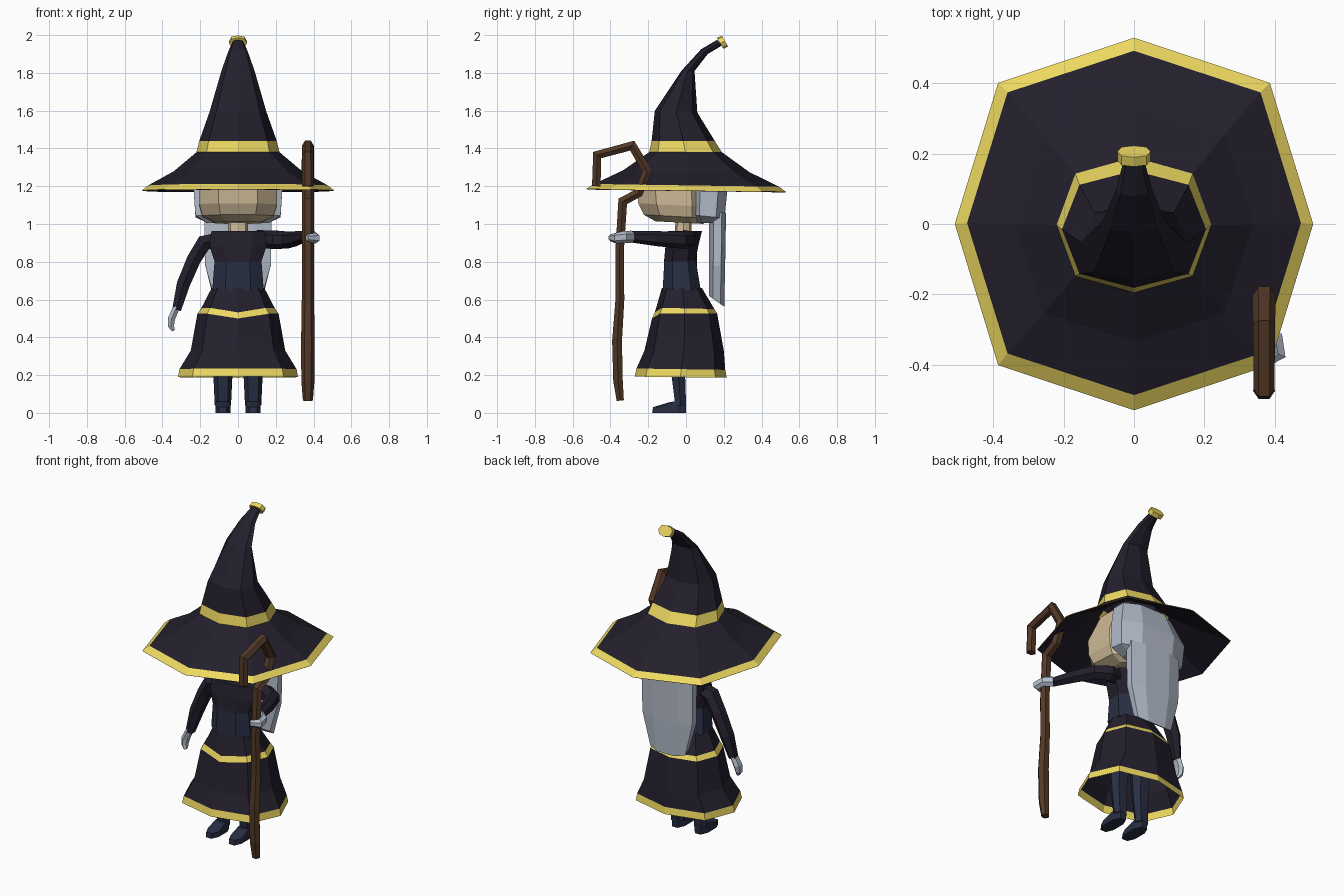
import bpy, bmesh, math
from mathutils import Vector as V


def material(name, rgb):
    m = bpy.data.materials.new(name)
    m.diffuse_color = (*rgb, 1)
    return m


CLOTH = material("dark_cloth", (0.017, 0.014, 0.026))
GOLD = material("gold", (0.85, 0.69, 0.12))
BLUE = material("blue_cloth", (0.021, 0.027, 0.055))
SKIN = material("skin", (0.62, 0.49, 0.31))
HAIR = material("grey_hair", (0.46, 0.51, 0.60))
WOOD = material("wood", (0.085, 0.04, 0.02))


def skin(name, rings, mat, caps=True):
    """Join equal-sized point rings with quads, optionally closing both ends."""
    bm = bmesh.new()
    loops = [[bm.verts.new(p) for p in r] for r in rings]
    n = len(loops[0])
    for a, b in zip(loops, loops[1:]):
        for i in range(n):
            j = (i + 1) % n
            bm.faces.new((a[i], a[j], b[j], b[i]))
    if caps:
        bm.faces.new(loops[0][::-1])
        bm.faces.new(loops[-1])
        bmesh.ops.recalc_face_normals(bm, faces=bm.faces)
    me = bpy.data.meshes.new(name)
    bm.to_mesh(me)
    bm.free()
    me.materials.append(mat)
    ob = bpy.data.objects.new(name, me)
    bpy.context.collection.objects.link(ob)
    return ob


def ring(rx, y0, z0, y1, z1, dip=0.0, cx=0.0, n=8, phase=0.0, p=0.8):
    """Squarish oval of half width rx through a front and a back (y, z) point."""
    pts = []
    for i in range(n):
        a = math.tau * (i + phase) / n
        c, s = (math.copysign(abs(k) ** p, k) if abs(k) > 1e-6 else 0.0
                for k in (math.cos(a), math.sin(a)))
        t = (s + 1) / 2
        z = z0 + (z1 - z0) * t - (dip if t < 0.01 else 0)
        pts.append(V((cx + rx * c, y0 + (y1 - y0) * t, z)))
    return pts


def loft(name, specs, mat, caps=True, **kw):
    return skin(name, [ring(*s, **kw) for s in specs], mat, caps)


def tube(name, path, radii, mat, ref, n=6, flat=1.0):
    """Sweep an n-gon along a path; flat scales it along the ref axis."""
    pts, ref, rings = [V(p) for p in path], V(ref), []
    for i, p in enumerate(pts):
        d0 = (p - pts[max(i - 1, 0)]).normalized()
        d1 = (pts[min(i + 1, len(pts) - 1)] - p).normalized()
        u = ref.cross((d0 + d1).normalized()).normalized()
        half = max((d0 + d1).length / 2, 0.5) if 0 < i < len(pts) - 1 else 1
        rings.append([p + radii[i] * (u * math.cos(a) / half + ref * math.sin(a) * flat)
                      for a in (math.tau * (k + 0.5) / n for k in range(n))])
    return skin(name, rings, mat)


# Hat: trim, brim, underside, band, bent cone, tip button
edge = (0.51, -0.53, 1.185, 0.53, 1.17)
trim = (0.475, -0.487, 1.212, 0.493, 1.197)
mid = (0.34, -0.335, 1.283, 0.335, 1.275)
band0 = (0.22, -0.195, 1.38, 0.19, 1.38)
band1 = (0.205, -0.182, 1.44, 0.152, 1.44)
loft("hat_brim_trim", [edge, trim], GOLD, False)
loft("hat_brim", [trim, mid, band0], CLOTH, False)
loft("hat_underside", [(0.2, -0.18, 1.36, 0.17, 1.36), (0.34, -0.335, 1.272, 0.335, 1.264),
                       (0.508, -0.528, 1.182, 0.528, 1.167)], CLOTH, False)
loft("hat_band", [band0, band1], GOLD, False)
tip = (0.03, 0.165, 1.975, 0.19, 1.945)
loft("hat_cone", [band1, (0.15, -0.165, 1.6, 0.06, 1.59), (0.088, -0.025, 1.81, 0.045, 1.81),
                  (0.052, 0.08, 1.925, 0.115, 1.9), tip], CLOTH, False)
loft("hat_button", [(0.047, 0.163, 1.985, 0.198, 1.927),
                    (0.047, 0.19, 1.998, 0.223, 1.94)], GOLD)

# Head, hair cap, long hair down the back, neck
loft("head", [(0.13, -0.17, 1.015, 0.1, 1.0), (0.2, -0.235, 1.05, 0.13, 1.03),
              (0.22, -0.265, 1.11, 0.14, 1.09), (0.22, -0.275, 1.2, 0.14, 1.2),
              (0.18, -0.18, 1.34, 0.13, 1.34)], SKIN, phase=0.5)
loft("hair_cap", [(0.17, 0.05, 1.005, 0.17, 1.005), (0.24, 0.02, 1.05, 0.21, 1.03),
                  (0.25, 0.02, 1.18, 0.225, 1.18), (0.19, -0.02, 1.34, 0.17, 1.34)],
     HAIR, phase=0.5)
loft("long_hair", [(0.13, 0.12, 0.62, 0.205, 0.56), (0.185, 0.12, 0.78, 0.21, 0.78),
                   (0.19, 0.12, 1.06, 0.215, 1.06)], HAIR, phase=0.5)
loft("neck", [(0.055, -0.06, 0.93, 0.03, 0.93), (0.05, -0.055, 1.03, 0.03, 1.03)], SKIN)

# Torso and waist
loft("torso", [(0.132, -0.122, 0.8, 0.055, 0.8), (0.16, -0.115, 0.88, 0.07, 0.88),
               (0.15, -0.1, 0.962, 0.09, 0.962)], CLOTH, phase=0.5)
loft("waist", [(0.145, -0.13, 0.65, 0.085, 0.65), (0.132, -0.12, 0.81, 0.057, 0.81)],
     BLUE, phase=0.5)

# Skirt with belt and hem trim
belt0 = (0.215, -0.18, 0.525, 0.165, 0.525, 0.025)
belt1 = (0.195, -0.165, 0.557, 0.15, 0.55, 0.025)
hem1 = (0.31, -0.262, 0.235, 0.208, 0.228)
loft("skirt_hem", [(0.318, -0.272, 0.192, 0.215, 0.186), hem1], GOLD, False)
loft("skirt", [hem1, (0.25, -0.22, 0.33, 0.2, 0.33), belt0], CLOTH, False)
loft("belt", [belt0, belt1], GOLD, False)
loft("skirt_top", [belt1, (0.14, -0.128, 0.66, 0.085, 0.66)], CLOTH, False)

# Legs and feet, mirrored
for side, s in (("left", 1), ("right", -1)):
    loft(side + "_leg", [(0.043, -0.06, 0.04, 0.004, 0.04), (0.05, -0.08, 0.19, 0.0, 0.19),
                         (0.065, -0.1, 0.4, 0.02, 0.4)], BLUE, cx=0.08 * s, n=6)
    loft(side + "_foot", [(0.042, -0.185, 0.0, 0.005, 0.0), (0.042, -0.18, 0.03, 0.005, 0.04),
                          (0.038, -0.085, 0.058, 0.004, 0.065)],
         BLUE, cx=0.08 * s, phase=0.5)

# Arms: one hanging, one reaching forward to the staff
tube("right_sleeve", [(-0.1, -0.01, 0.92), (-0.18, 0, 0.9), (-0.235, 0.01, 0.81),
                      (-0.29, 0.005, 0.68), (-0.325, -0.01, 0.545)],
     [0.04, 0.045, 0.043, 0.04, 0.027], CLOTH, (0, 1, 0), flat=1.15)
tube("right_hand", [(-0.325, -0.01, 0.56), (-0.352, -0.015, 0.5), (-0.355, -0.02, 0.46),
                    (-0.342, -0.03, 0.435)],
     [0.02, 0.022, 0.018, 0.01], HAIR, (0, 1, 0), flat=1.5)
tube("left_sleeve", [(0.1, -0.01, 0.92), (0.19, 0.01, 0.917), (0.262, -0.03, 0.915),
                     (0.31, -0.15, 0.922), (0.355, -0.3, 0.933)],
     [0.045, 0.047, 0.043, 0.038, 0.028], CLOTH, (0, 0, 1), flat=1.05)
tube("left_hand", [(0.36, -0.29, 0.932), (0.402, -0.325, 0.932), (0.41, -0.37, 0.925),
                   (0.365, -0.4, 0.927)],
     [0.025, 0.024, 0.022, 0.014], HAIR, (0, 0, 1), flat=1.3)

# Crooked staff
yz = [(-0.348, 0.065), (-0.36, 0.17), (-0.365, 0.38), (-0.35, 0.6), (-0.352, 0.85),
      (-0.335, 1.12), (-0.25, 1.165), (-0.205, 1.28), (-0.285, 1.415),
      (-0.47, 1.365), (-0.475, 1.2)]
rad = [0.022, 0.029, 0.03, 0.027, 0.026, 0.027, 0.026, 0.028, 0.026, 0.025, 0.026]
tube("staff", [(0.37, y, z) for y, z in yz], rad, WOOD, (1, 0, 0), flat=1.2)
